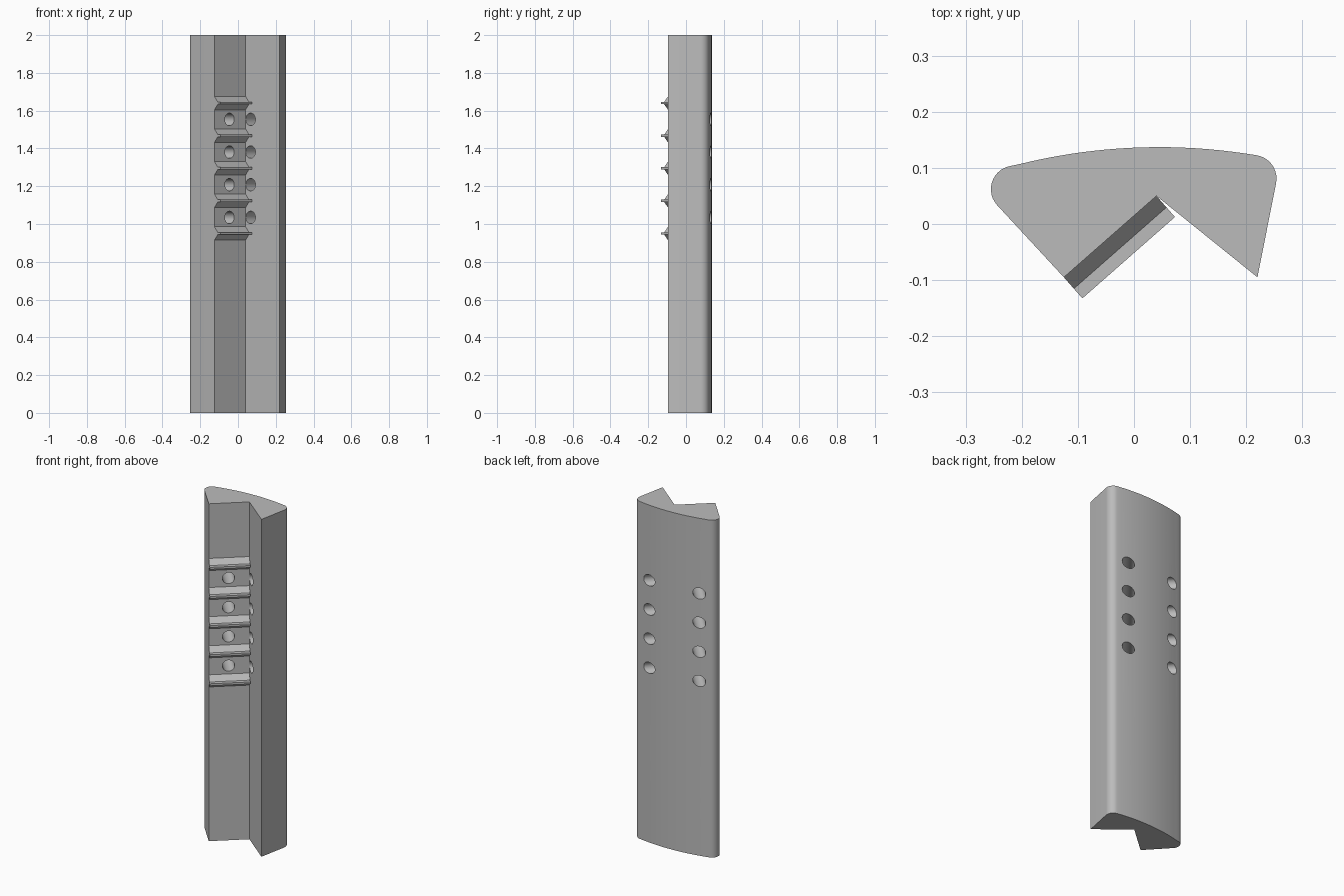
import bpy, bmesh, math
from mathutils import Matrix, Vector

old = bpy.data.objects.get("Cube")
if old:
    bpy.data.objects.remove(old, do_unlink=True)

grey = bpy.data.materials.new("plain grey")
grey.use_nodes = True
grey.diffuse_color = (0.5, 0.5, 0.5, 1)
grey.node_tree.nodes["Principled BSDF"].inputs["Base Color"].default_value = (0.5, 0.5, 0.5, 1)

HEIGHT = 2.0
LEFT_TIP = Vector((-0.125, -0.095, 0))
NOTCH = Vector((0.04, 0.05, 0))
RIGHT_TIP = Vector((0.22, -0.095, 0))
UP = Vector((0, 0, 1))


def make_object(name, bm):
    bmesh.ops.recalc_face_normals(bm, faces=bm.faces)
    mesh = bpy.data.meshes.new(name)
    bm.to_mesh(mesh)
    bm.free()
    mesh.materials.append(grey)
    obj = bpy.data.objects.new(name, mesh)
    bpy.context.collection.objects.link(obj)
    return obj


def prism(name, points, sweep):
    bm = bmesh.new()
    face = bm.faces.new([bm.verts.new(p) for p in points])
    result = bmesh.ops.extrude_face_region(bm, geom=[face], use_keep_orig=True)
    verts = [v for v in result["geom"] if isinstance(v, bmesh.types.BMVert)]
    bmesh.ops.translate(bm, verts=verts, vec=sweep)
    return make_object(name, bm)


def arc(cx, cy, radius, start, end, steps):
    angles = [math.radians(start + (end - start) * i / steps) for i in range(steps + 1)]
    return [Vector((cx + radius * math.cos(a), cy + radius * math.sin(a), 0)) for a in angles]


# Body: curved back, two rounded corners and a V notch in front
outline = [LEFT_TIP, NOTCH, RIGHT_TIP]
outline += arc(0.212, 0.081, 0.042, -10.5, 80, 10)
outline += arc(0.045, -0.903, 1.04, 80.3, 105, 20)[1:-1]
outline += arc(-0.213, 0.062, 0.042, 105, 223, 12)
body = prism("body", outline, UP * HEIGHT)

# Directions along and out of the two notch walls
wall_dir = (NOTCH - LEFT_TIP).normalized()
wall_out = wall_dir.cross(UP)
side_dir = (RIGHT_TIP - NOTCH).normalized()
side_out = side_dir.cross(UP)

# Holes: one column square to each notch wall, drilled through to the back
bm = bmesh.new()
depth = 0.4
columns = [(NOTCH - wall_dir * 0.113, wall_out), (NOTCH + side_dir * 0.034, side_out)]
for z in (1.035, 1.208, 1.381, 1.554):
    for origin, out in columns:
        centre = origin + out * (0.02 - depth / 2) + UP * z
        turn = out.to_track_quat('Z', 'Y').to_matrix().to_4x4()
        bmesh.ops.create_cone(bm, cap_ends=True, segments=32, radius1=0.033, radius2=0.033,
                              depth=depth, matrix=Matrix.Translation(centre) @ turn)
cutter = make_object("hole_cutter", bm)
cutter.hide_render = True

cut = body.modifiers.new("holes", 'BOOLEAN')
cut.operation = 'DIFFERENCE'
cut.solver = 'EXACT'
cut.object = cutter
bpy.ops.object.select_all(action='DESELECT')
bpy.context.view_layer.objects.active = body
body.select_set(True)
bpy.ops.object.modifier_apply(modifier=cut.name)
bpy.data.objects.remove(cutter, do_unlink=True)
bpy.ops.object.shade_smooth_by_angle(angle=math.radians(30))

# Ribs: thin shelves with chamfered roots across the wider notch wall
half = [(-0.004, 0.036), (0.0, 0.036), (0.027, 0.006), (0.05, 0.006)]
section = half + [(n, -z) for n, z in reversed(half)]
for i in range(5):
    z_mid = 0.95 + i * 0.1725
    points = [LEFT_TIP + wall_out * n + UP * (z_mid + z) for n, z in section]
    prism(f"rib_{i + 1}", points, NOTCH - LEFT_TIP)
